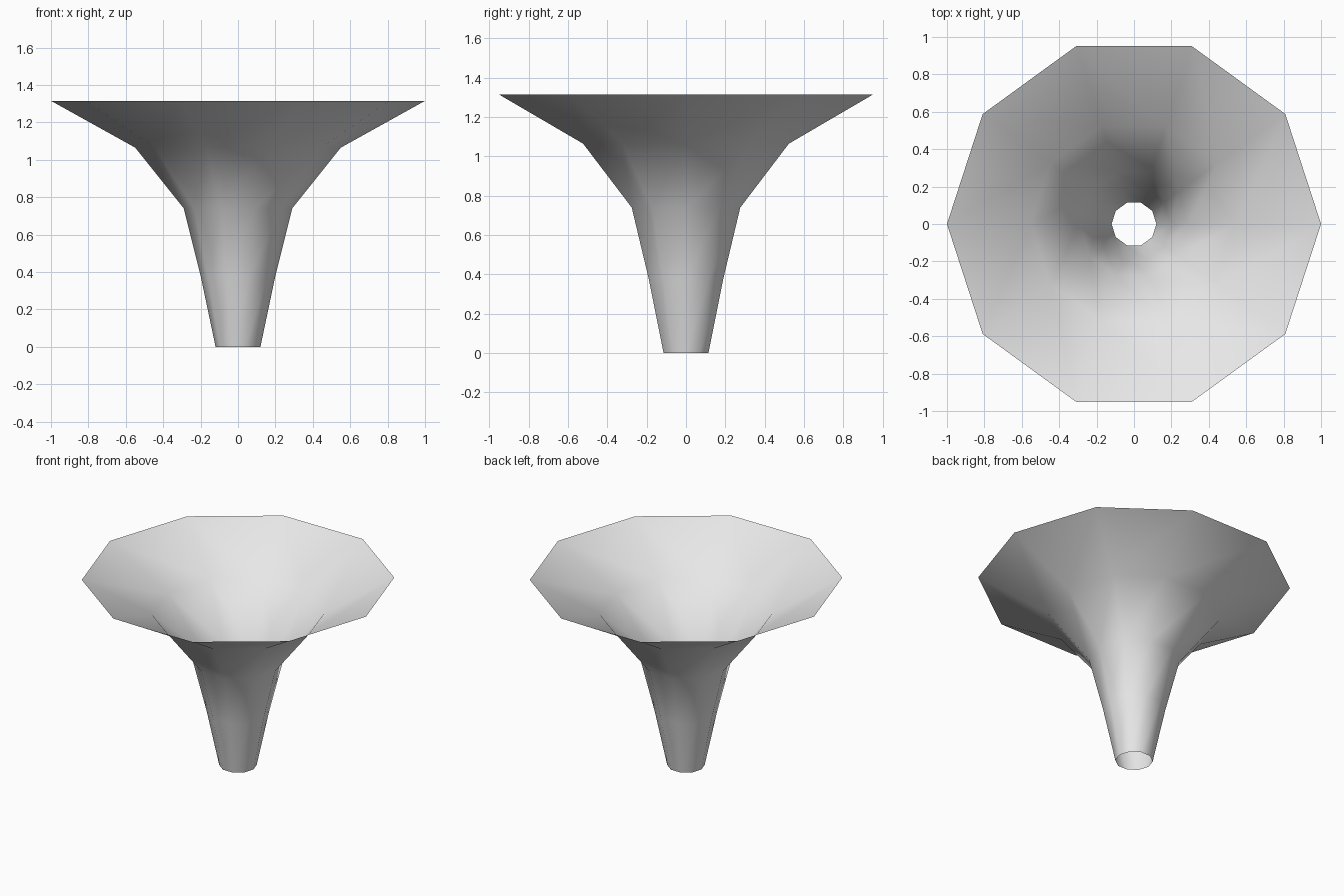
import bpy
import bmesh
from math import cos, sin, tau

cube = bpy.data.objects.get("Cube")
if cube:
    bpy.data.objects.remove(cube, do_unlink=True)

SIDES = 10
# Radius and height of each ring, from the open foot to the rim
PROFILE = [(0.12, 0), (0.2, 0.38), (0.29, 0.74), (0.55, 1.065), (1, 1.315)]

grey = bpy.data.materials.new("light grey")
grey.use_nodes = True
grey.diffuse_color = (0.8, 0.8, 0.8, 1)
grey.node_tree.nodes["Principled BSDF"].inputs["Base Color"].default_value = grey.diffuse_color

# Open flared funnel: a single thin wall of ten sides
bm = bmesh.new()
rings = [[bm.verts.new((r * cos(tau * i / SIDES), r * sin(tau * i / SIDES), z))
          for i in range(SIDES)] for r, z in PROFILE]
for low, high in zip(rings, rings[1:]):
    for i in range(SIDES):
        j = (i + 1) % SIDES
        face = bm.faces.new((low[i], low[j], high[j], high[i]))
        face.smooth = True

mesh = bpy.data.meshes.new("flared_funnel")
bm.to_mesh(mesh)
bm.free()
mesh.materials.append(grey)
funnel = bpy.data.objects.new("flared_funnel", mesh)
bpy.context.collection.objects.link(funnel)
